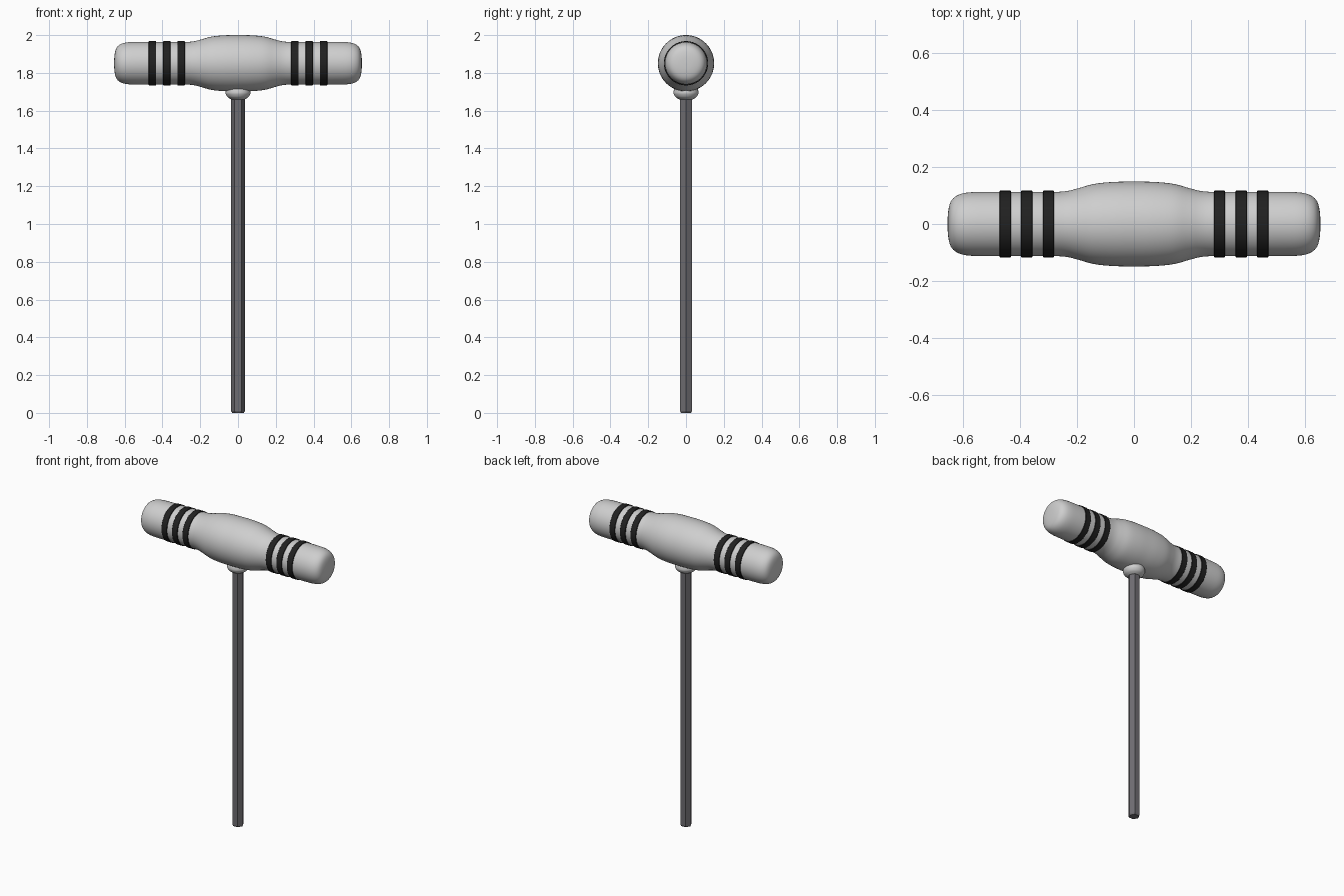
import bpy
import bmesh
import math
from mathutils import Matrix, Vector

cube = bpy.data.objects.get("Cube")
if cube:
    bpy.data.objects.remove(cube, do_unlink=True)

AXIS_Z = 1.851  # height of the handle axis


def material(name, color):
    mat = bpy.data.materials.new(name)
    mat.use_nodes = True
    mat.diffuse_color = (*color, 1)
    bsdf = next(n for n in mat.node_tree.nodes if n.type == "BSDF_PRINCIPLED")
    bsdf.inputs["Base Color"].default_value = (*color, 1)
    return mat


light_grey = material("light grey", (0.62, 0.62, 0.62))
steel = material("dark steel", (0.155, 0.15, 0.165))
black = material("black rubber", (0.015, 0.015, 0.015))


def refine(points, steps=4):
    """Catmull-Rom curve through the profile points."""
    pts = [Vector(p) for p in points]
    pts = [pts[0]] + pts + [pts[-1]]
    out = []
    for a, b, c, d in zip(pts, pts[1:], pts[2:], pts[3:]):
        for i in range(steps):
            t = i / steps
            out.append(0.5 * (2 * b + (c - a) * t + (2 * a - 5 * b + 4 * c - d) * t**2
                              + (3 * b - a - 3 * c + d) * t**3))
    return out + [pts[-1]]


def lathe(name, profile, mat, sides=64, matrix=Matrix(), smooth=True):
    """Revolve (radius, height) points around z, then place with matrix."""
    bm = bmesh.new()
    rings = []
    for r, h in profile:
        if r < 1e-5:
            rings.append([bm.verts.new((0, 0, h))] * sides)
        else:
            rings.append([bm.verts.new((r * math.cos(a), r * math.sin(a), h))
                          for a in (math.tau * i / sides for i in range(sides))])
    for lower, upper in zip(rings, rings[1:]):
        for i in range(sides):
            j = (i + 1) % sides
            loop = dict.fromkeys((lower[i], lower[j], upper[j], upper[i]))
            bm.faces.new(list(loop))
    bmesh.ops.recalc_face_normals(bm, faces=bm.faces)
    bm.transform(matrix)
    mesh = bpy.data.meshes.new(name)
    bm.to_mesh(mesh)
    bm.free()
    mesh.materials.append(mat)
    obj = bpy.data.objects.new(name, mesh)
    bpy.context.collection.objects.link(obj)
    if smooth:
        bpy.ops.object.select_all(action="DESELECT")
        obj.select_set(True)
        bpy.context.view_layer.objects.active = obj
        bpy.ops.object.shade_smooth_by_angle(angle=math.radians(40))
    return obj


along_x = Matrix.Translation((0, 0, AXIS_Z)) @ Matrix.Rotation(math.pi / 2, 4, "Y")

# Handle: swollen middle, straight grips, rounded ends
half = [(0.149, 0), (0.148, 0.07), (0.141, 0.14), (0.126, 0.195), (0.116, 0.235),
        (0.113, 0.28), (0.113, 0.4), (0.113, 0.53), (0.110, 0.59), (0.099, 0.625),
        (0.078, 0.645), (0.042, 0.654), (0, 0.656)]
profile = refine([(r, -h) for r, h in reversed(half[1:])] + half)
lathe("handle", profile, light_grey, matrix=along_x)

# Rubber rings, three on each grip
for side, label in ((1, "left"), (-1, "right")):
    for n, x in enumerate((0.301, 0.377, 0.453)):
        w, r = 0.02, 0.117
        ring = [(0.108, -w), (r - 0.002, -w), (r, -w + 0.002),
                (r, w - 0.002), (r - 0.002, w), (0.108, w)]
        lathe(f"{label}_grip_ring_{n + 1}", ring, black,
              matrix=Matrix.Translation((side * x, 0, 0)) @ along_x)

# Collar where the shaft enters the handle
collar = [(0, 1.66), (0.036, 1.66)] + refine(
    [(0.036, 1.66), (0.054, 1.671), (0.064, 1.686), (0.066, 1.698), (0.062, 1.715), (0.05, 1.73)])[1:]
lathe("collar", collar + [(0, 1.73)], light_grey, sides=48)

# Hexagonal shaft with a chamfered tip
lathe("hex_shaft", [(0, 0), (0.031, 0), (0.036, 0.009), (0.036, 1.72), (0, 1.72)],
      steel, sides=6, smooth=False)
